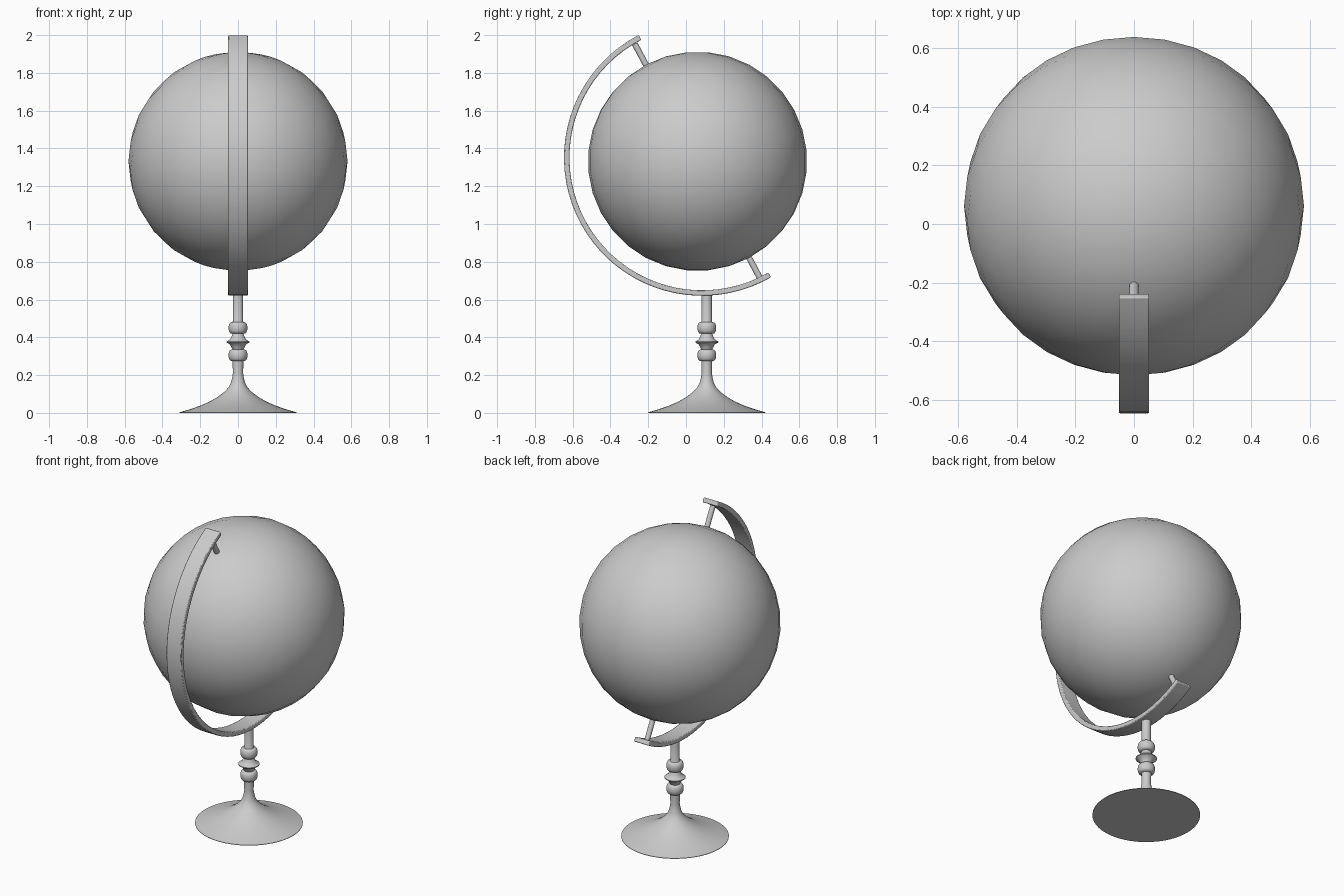
import bpy, bmesh
from math import sin, cos, pi, radians
from mathutils import Vector, Matrix

if "Cube" in bpy.data.objects:
    bpy.data.objects.remove(bpy.data.objects["Cube"])

CENTRE = Vector((0, 0.061, 1.332))     # globe centre
TILT = radians(28.125)                 # globe axis leans toward the front
AXIS = Vector((0, -sin(TILT), cos(TILT)))
ROT = Matrix.Rotation(TILT, 4, 'X')


def smooth(obj, angle=35):
    bpy.ops.object.select_all(action='DESELECT')
    obj.select_set(True)
    bpy.context.view_layer.objects.active = obj
    bpy.ops.object.shade_smooth_by_angle(angle=radians(angle))


def make(name, bm):
    bmesh.ops.recalc_face_normals(bm, faces=bm.faces)
    mesh = bpy.data.meshes.new(name)
    bm.to_mesh(mesh)
    bm.free()
    obj = bpy.data.objects.new(name, mesh)
    bpy.context.collection.objects.link(obj)
    return obj


# Globe ball
bm = bmesh.new()
bmesh.ops.create_uvsphere(bm, u_segments=32, v_segments=16, radius=0.58,
                          matrix=Matrix.Translation(CENTRE) @ ROT)
smooth(make("globe", bm))

# Axis pins between the ball and the arm
for name, side in (("top_pin", 1), ("bottom_pin", -1)):
    bm = bmesh.new()
    mid = CENTRE + AXIS * side * 0.637
    bmesh.ops.create_cone(bm, cap_ends=True, segments=16, radius1=0.016,
                          radius2=0.016, depth=0.136,
                          matrix=Matrix.Translation(mid) @ ROT)
    smooth(make(name, bm))

# Curved arm: a flat strip swept around a half circle in the side plane
bm = bmesh.new()
steps, start, end = 40, radians(117.3), radians(300)
section = [(-0.052, 0.702), (0.052, 0.702), (0.052, 0.731), (-0.052, 0.731)]
rings = []
for i in range(steps + 1):
    a = start + (end - start) * i / steps
    rings.append([bm.verts.new((x, 0.085 + r * cos(a), 1.351 + r * sin(a)))
                  for x, r in section])
for p, q in zip(rings, rings[1:]):
    for k in range(4):
        n = (k + 1) % 4
        bm.faces.new((p[k], p[n], q[n], q[k]))
bm.faces.new(rings[0])
bm.faces.new(rings[-1])
arm = make("arm", bm)
bevel = arm.modifiers.new("Bevel", 'BEVEL')
bevel.width = 0.005
bevel.segments = 2
bevel.limit_method = 'ANGLE'
bevel.angle_limit = radians(50)
smooth(arm, 50)

# Turned stand: flared foot, shaft, two round beads and a sharp collar


def bead(z, radius, half, n=8):
    return [(0.029 + (radius - 0.029) * sin(pi * i / n) ** 0.7 if 0 < i < n else 0.029,
             z - half * cos(pi * i / n)) for i in range(n + 1)]


profile = [(0, 0), (0.31, 0), (0.31, 0.003), (0.255, 0.019), (0.2, 0.038),
           (0.15, 0.06), (0.11, 0.083), (0.075, 0.109), (0.05, 0.135),
           (0.037, 0.16), (0.03, 0.19), (0.027, 0.21)]
profile += bead(0.305, 0.05, 0.031)
profile += [(0.034, 0.345), (0.042, 0.362), (0.061, 0.373),
            (0.061, 0.378), (0.042, 0.389), (0.034, 0.406)]
profile += bead(0.45, 0.05, 0.031)
profile += [(0.027, 0.485), (0.027, 0.632), (0, 0.632)]
bm = bmesh.new()
verts = [bm.verts.new((r, 0.11, z)) for r, z in profile]
edges = [bm.edges.new(pair) for pair in zip(verts, verts[1:])]
bmesh.ops.spin(bm, geom=verts + edges, cent=(0, 0.11, 0), axis=(0, 0, 1),
               angle=2 * pi, steps=48, use_merge=False)
bmesh.ops.remove_doubles(bm, verts=bm.verts, dist=0.0002)
smooth(make("stand", bm), 40)
